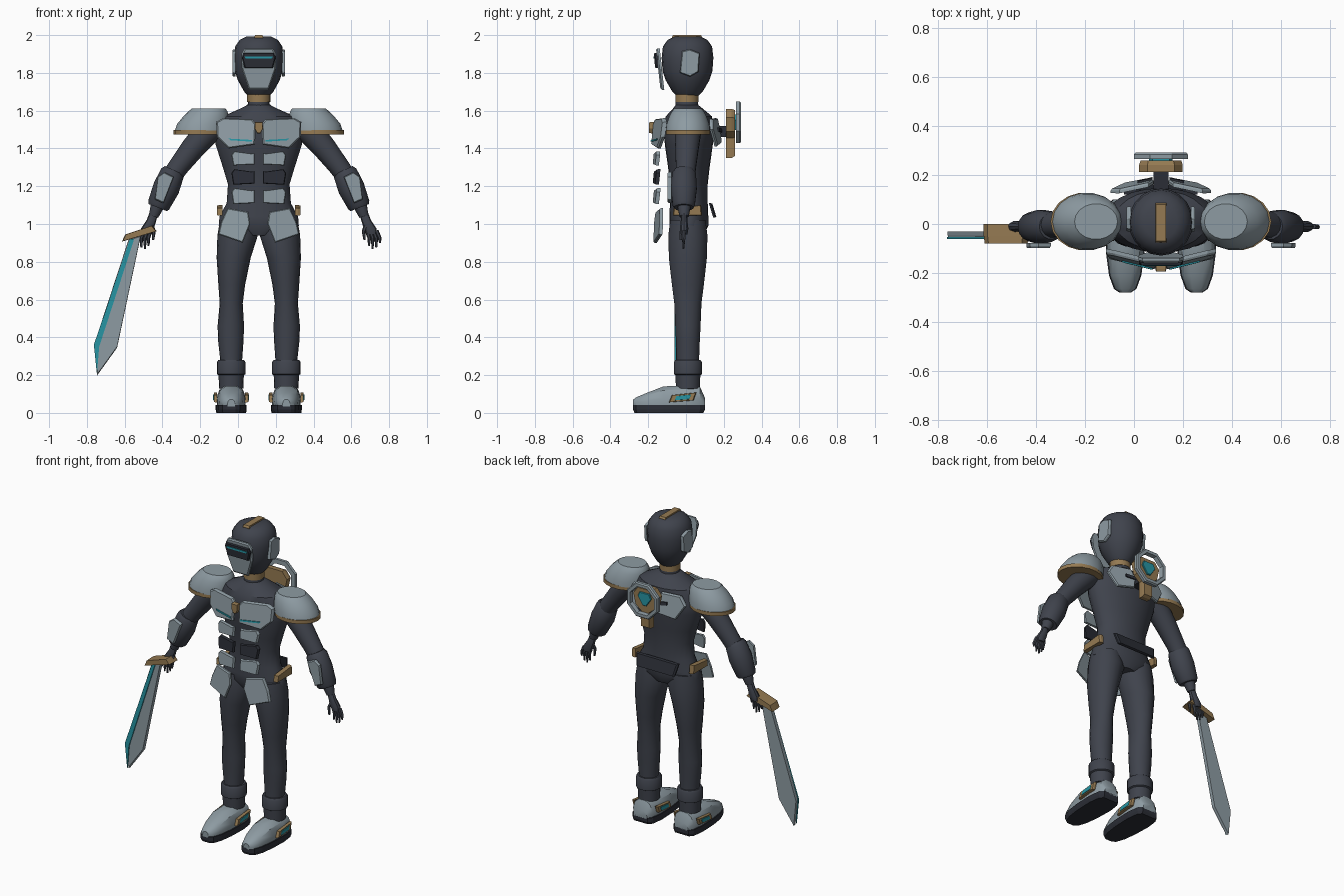
import bpy, bmesh, math
from mathutils import Vector

if "Cube" in bpy.data.objects:
    bpy.data.objects.remove(bpy.data.objects["Cube"])

C = 0.11  # body centre line


def material(name, rgb):
    m = bpy.data.materials.new(name)
    m.use_nodes = True
    m.diffuse_color = (*rgb, 1)
    m.node_tree.nodes["Principled BSDF"].inputs["Base Color"].default_value = (*rgb, 1)
    return m


SUIT = material("charcoal suit", (0.05, 0.056, 0.073))
BLACK = material("dark rubber", (0.024, 0.027, 0.037))
STEEL = material("light steel", (0.27, 0.33, 0.365))
GOLD = material("bronze", (0.30, 0.195, 0.085))
TEAL = material("teal glow", (0.02, 0.30, 0.37))


def loft(name, rings, mat, cyclic=False, smooth=True):
    """Skin a list of point rings, capping the ends."""
    bm = bmesh.new()
    vs = [[bm.verts.new(p) for p in ring] for ring in rings]
    n = len(vs[0])
    pairs = list(zip(vs, vs[1:])) + ([(vs[-1], vs[0])] if cyclic else [])
    for a, b in pairs:
        for i in range(n):
            j = (i + 1) % n
            bm.faces.new((a[i], a[j], b[j], b[i]))
    if not cyclic:
        bm.faces.new(vs[0])
        bm.faces.new(vs[-1])
    bmesh.ops.recalc_face_normals(bm, faces=bm.faces)
    me = bpy.data.meshes.new(name)
    bm.to_mesh(me)
    bm.free()
    me.materials.append(mat)
    ob = bpy.data.objects.new(name, me)
    bpy.context.collection.objects.link(ob)
    if smooth:
        bpy.ops.object.select_all(action="DESELECT")
        ob.select_set(True)
        bpy.context.view_layer.objects.active = ob
        bpy.ops.object.shade_smooth_by_angle(angle=math.radians(35))
    return ob


def stack(name, rings, mat, n=18):
    """Ellipses (x, y, z, rx, ry) stacked upward."""
    angles = [2 * math.pi * i / n for i in range(n)]
    return loft(name, [[Vector((x + rx * math.cos(a), y + ry * math.sin(a), z)) for a in angles]
                       for x, y, z, rx, ry in rings], mat)


def limb(name, points, mat, n=14):
    """Round limb through (x, y, z, radius)."""
    ps = [Vector(p[:3]) for p in points]
    rings = []
    for i, p in enumerate(ps):
        d = (ps[min(i + 1, len(ps) - 1)] - ps[max(i - 1, 0)]).normalized()
        u = d.cross(Vector((0, 1, 0))).normalized()
        v = d.cross(u)
        rings.append([p + points[i][3] * (u * math.cos(a) + v * math.sin(a))
                      for a in (2 * math.pi * k / n for k in range(n))])
    return loft(name, rings, mat)


def plate(name, pts, place, push, mat, taper=0.93):
    """Polygon placed in space and pushed outward with a chamfered outer face."""
    base = [Vector(place(u, v)) for u, v in pts]
    push = Vector(push)
    mid = sum(base, Vector()) / len(base)
    rings = [base, [p + push * 0.6 for p in base], [mid + (p - mid) * taper + push for p in base]]
    return loft(name, rings, mat, smooth=False)


def both(half):
    return half + [(-u, v) for u, v in reversed(half)]


def upright(y, s=1, slope=0.0, lean=0.0, z0=0.0):
    """Front or back placement: slope across the width, lean with height."""
    return lambda u, v: (C + s * u, y + slope * u + lean * (v - z0), v)


# Torso, neck and collar
stack("torso", [(C, .015, .94, .09, .08), (C, .015, .99, .212, .103), (C, .015, 1.04, .208, .103),
                (C, .015, 1.11, .17, .1), (C, .015, 1.21, .163, .1), (C, .015, 1.3, .19, .11),
                (C, .015, 1.42, .228, .127), (C, .015, 1.5, .235, .132), (C, .015, 1.57, .19, .122),
                (C, .01, 1.61, .1, .08), (C, .005, 1.63, .06, .06)], SUIT, 24)
stack("neck", [(C, .005, 1.59, .062, .062), (C, .005, 1.66, .055, .06)], SUIT)
stack("collar", [(C, .005, 1.645, .062, .062), (C, .005, 1.69, .062, .062)], GOLD)

# Helmet with face plate, visor and crest
stack("helmet", [(C, .008, z, r * .96, r) for z, r in
                 ((1.675, .055), (1.70, .08), (1.76, .115), (1.81, .132), (1.88, .137),
                  (1.94, .13), (1.975, .105), (1.992, .07))], SUIT, 20)
plate("face_plate", both([(.075, 1.93), (.092, 1.9), (.09, 1.82), (.052, 1.71)]),
      upright(-.138, lean=-.11, z0=1.92), (0, -.02, 0), STEEL)
plate("visor", both([(.082, 1.905), (.09, 1.88), (.075, 1.825)]),
      upright(-.15, lean=-.08, z0=1.88), (0, -.018, 0), BLACK)
plate("visor_light", both([(.075, 1.887), (.07, 1.875)]), upright(-.167), (0, -.005, 0), TEAL)
plate("crest", both([(.022, .085), (.022, -.075)]),
      lambda u, v: (C + u, v, 1.975), (0, 0, .025), GOLD)

# Chest gem, strut and back emblem
plate("chest_gem", both([(.02, 1.54), (.022, 1.505), (.008, 1.48)]), upright(-.165), (0, -.03, 0), GOLD)
plate("back_strut", both([(.03, 1.52), (.03, 1.46)]), upright(.12), (0, .1, 0), BLACK, 1)
plate("back_emblem", both([(.055, 1.61), (.089, 1.565), (.072, 1.49), (.03, 1.455), (.03, 1.35)]),
      upright(.213), (0, .047, 0), GOLD)
plate("emblem_light", both([(.035, 1.58), (.048, 1.55), (.012, 1.498)]), upright(.26), (0, .008, 0), TEAL)
ring = []
for k in range(8):
    a = math.pi / 4 * (k + .5)
    ring.append([Vector((C + r * math.cos(a), y, 1.538 + r * math.sin(a)))
                 for r, y in ((.119, .266), (.119, .284), (.112, .292), (.092, .292), (.088, .266))])
loft("emblem_ring", ring, STEEL, cyclic=True, smooth=False)
plate("lower_back_plate", both([(.15, 1.11), (.135, 1.035)]),
      upright(.142, lean=-.3, z0=1.04), (0, .018, 0), BLACK)

for s, side in ((1, "left"), (-1, "right")):
    def X(off):
        return C + s * off

    # Head side plate
    plate(side + "_ear_plate", [(-.02, 1.915), (.02, 1.925), (.072, 1.905), (.065, 1.805), (.022, 1.78), (-.032, 1.8)],
          lambda u, v: (X(.122), u, v), (s * .018, 0, 0), STEEL)

    # Chest, belly and hip armour
    plate(side + "_chest_plate", [(.015, 1.53), (.035, 1.555), (.19, 1.56), (.225, 1.54), (.222, 1.46), (.16, 1.4), (.02, 1.42)],
          upright(-.166, s, .24, .12, 1.45), (0, -.022, 0), STEEL)
    plate(side + "_chest_light", [(.035, 1.436), (.035, 1.445), (.16, 1.452), (.15, 1.443)],
          upright(-.188, s, .24, .12, 1.45), (0, -.006, 0), TEAL, 1)
    for name, top, low, mat in (("upper", 1.385, 1.31, STEEL), ("middle", 1.29, 1.208, BLACK), ("lower", 1.19, 1.105, STEEL)):
        plate(f"{side}_{name}_belly_plate", [(.022, top - .01), (.035, top - .013), (.13, top), (.145, top - .02), (.135, low), (.022, low + .006)],
              upright(-.16, s, .12, .1, low), (0, -.02, 0), mat)
    plate(side + "_hip_plate", [(.055, 1.065), (.165, 1.085), (.2, 1.01), (.215, .945), (.085, .9), (.045, 1.0)],
          upright(-.172, s, .2, .1, .9), (0, -.018, 0), STEEL)
    plate(side + "_hip_clip", [(-.07, 1.045), (-.065, 1.085), (.08, 1.1), (.085, 1.045)],
          lambda u, v: (X(.192), u, v), (s * .028, 0, 0), GOLD)

    # Shoulder blade armour
    plate(side + "_back_plate", [(.03, 1.5), (.05, 1.56), (.17, 1.555), (.205, 1.5), (.15, 1.41), (.04, 1.43)],
          upright(.174, s, -.22, -.15, 1.48), (0, .018, 0), STEEL)
    plate(side + "_back_slot", [(.035, 1.485), (.035, 1.505), (.095, 1.51), (.095, 1.49)],
          upright(.192, s, -.22, -.15, 1.48), (0, .008, 0), BLACK, 1)

    # Domed shoulder pad on a bronze rim
    stack(side + "_shoulder_pad", [(X(o), .01, z, r, r * .83) for z, o, r in
                                   ((1.495, .302, .142), (1.53, .295, .137), (1.575, .277, .118),
                                    (1.6, .268, .1), (1.612, .265, .088))], STEEL)
    stack(side + "_shoulder_rim", [(X(.308), .01, z, .143, .119) for z in (1.475, 1.498)], GOLD)

    # Arm, gauntlet and hand
    limb(side + "_arm", [(X(.21), .01, 1.54, .07), (X(.28), .01, 1.48, .07), (X(.35), .005, 1.4, .063),
                         (X(.42), 0, 1.31, .055), (X(.47), -.005, 1.24, .052), (X(.54), -.01, 1.09, .035),
                         (X(.557), -.01, 1.04, .025)], SUIT)
    limb(side + "_gauntlet", [(X(.45), -.01, 1.285, .052), (X(.458), -.01, 1.268, .064), (X(.49), -.012, 1.19, .071),
                              (X(.53), -.012, 1.1, .06), (X(.535), -.012, 1.087, .052)], SUIT)
    plate(side + "_gauntlet_plate", [(.45, 1.25), (.5, 1.275), (.535, 1.25), (.55, 1.13), (.505, 1.11)],
          upright(-.078, s), (0, -.02, 0), STEEL)
    palm = [(.553, 1.07, .022), (.568, 1.02, .026), (.59, .975, .034), (.597, .945, .026)]
    stack(side + "_palm", [(X(o), -.01, z, r, r * .7) for o, z, r in palm], SUIT, 10)
    for i, (o, z) in enumerate(((.583, .885), (.602, .868), (.622, .875), (.642, .9))):
        root = .572 + .017 * i
        limb(f"{side}_finger_{i + 1}", [(X(root), -.01, .965, .011), (X((root + o) / 2 + .008), -.012, .925, .01),
                                        (X(o), -.014, z, .005)], SUIT, 6)
    limb(side + "_thumb", [(X(.57), -.015, 1.0, .012), (X(.555), -.025, .96, .01), (X(.56), -.028, .915, .006)], SUIT, 6)

    # Leg and boot cuff
    stack(side + "_leg", [(X(o), .01, z, rx, ry) for o, z, rx, ry in
                          ((.115, 1.02, .09, .095), (.112, .94, .107, .105), (.133, .82, .09, .102),
                           (.143, .68, .071, .086), (.146, .58, .061, .073), (.148, .46, .07, .068),
                           (.148, .38, .067, .064), (.146, .28, .058, .06), (.146, .1, .055, .06))], SUIT)
    stack(side + "_boot_cuff", [(X(.146), .01, z, r, r) for z, r in
                                ((.13, .064), (.2, .067), (.205, .076), (.268, .076), (.28, .068))], SUIT)

    # Shoe, sole and side trim
    outline = [(-.28, .02, .07), (-.265, .042, .082), (-.21, .062, .105), (-.12, .074, .14),
               (0, .078, .146), (.075, .068, .136), (.1, .048, .08)]
    loft(side + "_shoe", [[Vector((X(.146) + w * k, y, .035 + (h - .035) * t)) for k, t in
                           ((-.95, 0), (-1, .4), (-.8, .8), (-.4, 1), (.4, 1), (.8, .8), (1, .4), (.95, 0))]
                          for y, w, h in outline], STEEL)
    edge = [(w + .004, y) for y, w, h in outline]
    plate(side + "_sole", both(edge), lambda u, v: (X(.146) + u, v, .042), (0, 0, -.042), BLACK, .96)
    for d in (1, -1):
        for name, f, x, t, mat in (("trim", 1, .074, .018, GOLD), ("light", .6, .0915, .004, TEAL)):
            plate(f"{side}_shoe_{name}_{'outer' if d > 0 else 'inner'}",
                  [(-.015 + f * u, .082 + f * v) for u, v in ((-.075, -.026), (-.06, .012), (.07, .026), (.055, -.016))],
                  lambda u, v: (X(.146 + d * x), u, v), (s * d * t, 0, 0), mat)

# Sword
flat = lambda y: (lambda u, v: (u, y, v))
plate("sword_guard", [(-.614, .907), (-.598, .944), (-.455, .992), (-.43, .962)],
      flat(0), (0, -.08, 0), GOLD, .95)
plate("sword_blade", [(-.577, .925), (-.762, .361), (-.746, .198), (-.64, .345), (-.513, .945)],
      flat(-.03), (0, -.024, 0), STEEL, .97)
plate("sword_edge_light", [(-.572, .92), (-.763, .361), (-.747, .205), (-.735, .35), (-.55, .92)],
      flat(-.053), (0, -.008, 0), TEAL, 1)
